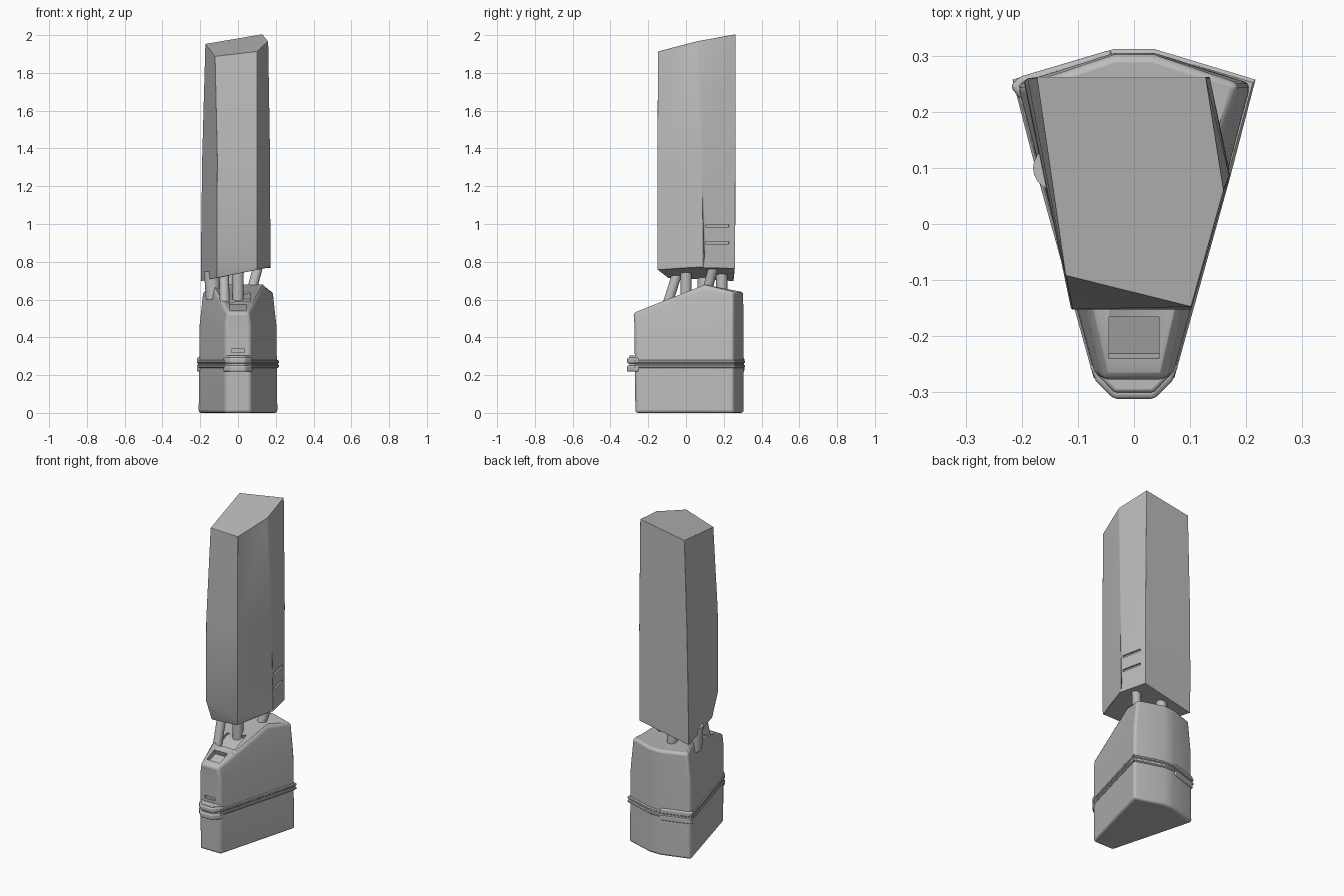
import bpy, bmesh, math
from mathutils import Vector

if "Cube" in bpy.data.objects:
    bpy.data.objects.remove(bpy.data.objects["Cube"], do_unlink=True)

grey = bpy.data.materials.new("plain_grey")
grey.use_nodes = True
COLOUR = (0.5, 0.5, 0.5, 1)
grey.diffuse_color = COLOUR
grey.node_tree.nodes["Principled BSDF"].inputs["Base Color"].default_value = COLOUR


def loft(name, rings, bevel=0.0):
    """Skin matching rings of points, bottom to top, and cap both ends."""
    bm = bmesh.new()
    loops = [[bm.verts.new(p) for p in ring] for ring in rings]
    n = len(loops[0])
    for low, high in zip(loops, loops[1:]):
        for i in range(n):
            j = (i + 1) % n
            bm.faces.new((low[i], low[j], high[j], high[i]))
    bm.faces.new(loops[0][::-1])
    bm.faces.new(loops[-1])
    bmesh.ops.recalc_face_normals(bm, faces=bm.faces)
    mesh = bpy.data.meshes.new(name)
    bm.to_mesh(mesh)
    bm.free()
    mesh.materials.append(grey)
    obj = bpy.data.objects.new(name, mesh)
    bpy.context.collection.objects.link(obj)
    if bevel:
        mod = obj.modifiers.new("soft_edges", 'BEVEL')
        mod.width, mod.segments = bevel, 3
        mod.limit_method, mod.angle_limit = 'ANGLE', math.radians(25)
    return obj


def mirrored(half):
    """Complete a half outline, listed front to back on the left side."""
    return half + [(-p[0], *p[1:]) for p in reversed(half)]


def at_height(outline, z, grow=0.0):
    out = []
    for x, y in outline:
        d = Vector((x, y)).normalized() * grow
        out.append((x + d.x, y + d.y, z))
    return out


def cut(target, centre, size, turn=(0, 0, 0)):
    bpy.ops.mesh.primitive_cube_add(size=1, location=centre, rotation=turn)
    cutter = bpy.context.object
    cutter.name = target.name + "_cutter"
    cutter.scale = size
    cutter.hide_render = True
    cutter.hide_viewport = True
    cutter.display_type = 'WIRE'
    mod = target.modifiers.new("recess", 'BOOLEAN')
    mod.operation, mod.solver, mod.object = 'DIFFERENCE', 'EXACT', cutter


def post(name, foot, head, radius):
    a, b = Vector(foot), Vector(head)
    bpy.ops.mesh.primitive_cylinder_add(vertices=20, radius=radius, depth=(b - a).length,
                                        location=(a + b) / 2)
    obj = bpy.context.object
    obj.name = name
    obj.rotation_euler = (b - a).to_track_quat('Z', 'Y').to_euler()
    obj.data.materials.append(grey)
    return obj


parts = []

# Wedge shaped base with a sloping front top
plan = mirrored([(0.07, -0.268), (0.165, 0.08), (0.212, 0.252), (0.035, 0.305)])
shoulder = mirrored([(0.068, -0.273, 0.47), (0.163, 0.08, 0.48),
                     (0.207, 0.25, 0.46), (0.035, 0.305, 0.46)])
rim = mirrored([(0.058, -0.278, 0.53), (0.135, 0.1, 0.665),
                (0.188, 0.25, 0.642), (0.035, 0.302, 0.642)])
base = loft("base", [at_height(plan, 0), shoulder, rim], 0.014)
slope = math.atan2(0.135, 0.378)
cut(base, (0, -0.205, 0.565), (0.09, 0.08, 0.07), (slope, 0, 0))
cut(base, (0, -0.07, 0.612), (0.13, 0.12, 0.06), (slope, 0, 0))
cut(base, (0, -0.27, 0.33), (0.07, 0.02, 0.018))
parts.append(base)

# Seam band around the base, with a fine groove
steps = [(0.238, 0.0), (0.243, 0.007), (0.252, 0.007), (0.256, 0.001),
         (0.262, 0.001), (0.266, 0.007), (0.275, 0.007), (0.28, 0.0)]
parts.append(loft("seam_band", [at_height(plan, z, g) for z, g in steps]))

# Front clasp and back plate over the seam
clasp = [(0.08, -0.25), (0.068, -0.28), (0.036, -0.312),
         (-0.036, -0.312), (-0.068, -0.28), (-0.08, -0.25)]
back_plate = [(-0.04, 0.29), (-0.04, 0.311), (-0.205, 0.262), (-0.221, 0.245), (-0.2, 0.22)]
for name, outline in (("front_clasp", clasp), ("back_plate", back_plate)):
    for side, low, high in (("lower", 0.218, 0.252), ("upper", 0.262, 0.292)):
        parts.append(loft(name + "_" + side,
                          [at_height(outline, low), at_height(outline, high)], 0.008))
parts.append(loft("front_clasp_core", [at_height(clasp, 0.24, -0.012),
                                       at_height(clasp, 0.305, -0.012)], 0.006))

# Tall faceted tower with tilted ends and a tapering front corner
foot_plan = [(-0.112, -0.095), (0.1, -0.15), (0.17, 0.085), (0.135, 0.258), (-0.196, 0.252)]
low_plan = [(-0.112, -0.152), (0.102, -0.152), (0.172, 0.09), (0.135, 0.26), (-0.196, 0.256)]
mid_plan = [(-0.11, -0.152), (0.102, -0.152), (0.17, 0.085), (0.135, 0.262), (-0.19, 0.26)]
top_plan = [(-0.122, -0.092), (0.102, -0.148), (0.16, 0.06), (0.128, 0.262), (-0.173, 0.262)]
tower = loft("tower", [
    [(x, y, 0.737 + 0.2 * x) for x, y in foot_plan],
    [(x, y, 0.82 - 0.3 * x) for x, y in low_plan],
    at_height(mid_plan, 1.35),
    [(x, y, 1.928 + 0.17 * x + 0.21 * y) for x, y in top_plan]], 0.014)
face_turn = math.atan2(0.175, -0.037)
for z in (0.9, 0.99):
    cut(tower, (0.153, 0.165, z), (0.125, 0.016, 0.014), (0, 0, face_turn))
parts.append(tower)

# Posts that carry the tower
posts = [((-0.13, 0.1, 0.6), (-0.14, 0.1, 0.75), 0.04),
         ((-0.07, -0.1, 0.57), (-0.075, -0.04, 0.76), 0.026),
         ((0.0, 0.0, 0.58), (0.0, 0.0, 0.77), 0.03),
         ((0.06, 0.1, 0.6), (0.11, 0.15, 0.79), 0.026),
         ((-0.04, 0.19, 0.6), (-0.04, 0.19, 0.76), 0.03)]
for i, (foot, head, radius) in enumerate(posts):
    parts.append(post("support_post_%d" % (i + 1), foot, head, radius))

# Smooth shading with sharp creases kept
bpy.ops.object.select_all(action='DESELECT')
for obj in parts:
    obj.select_set(True)
bpy.context.view_layer.objects.active = base
bpy.ops.object.shade_smooth_by_angle(angle=math.radians(30))
